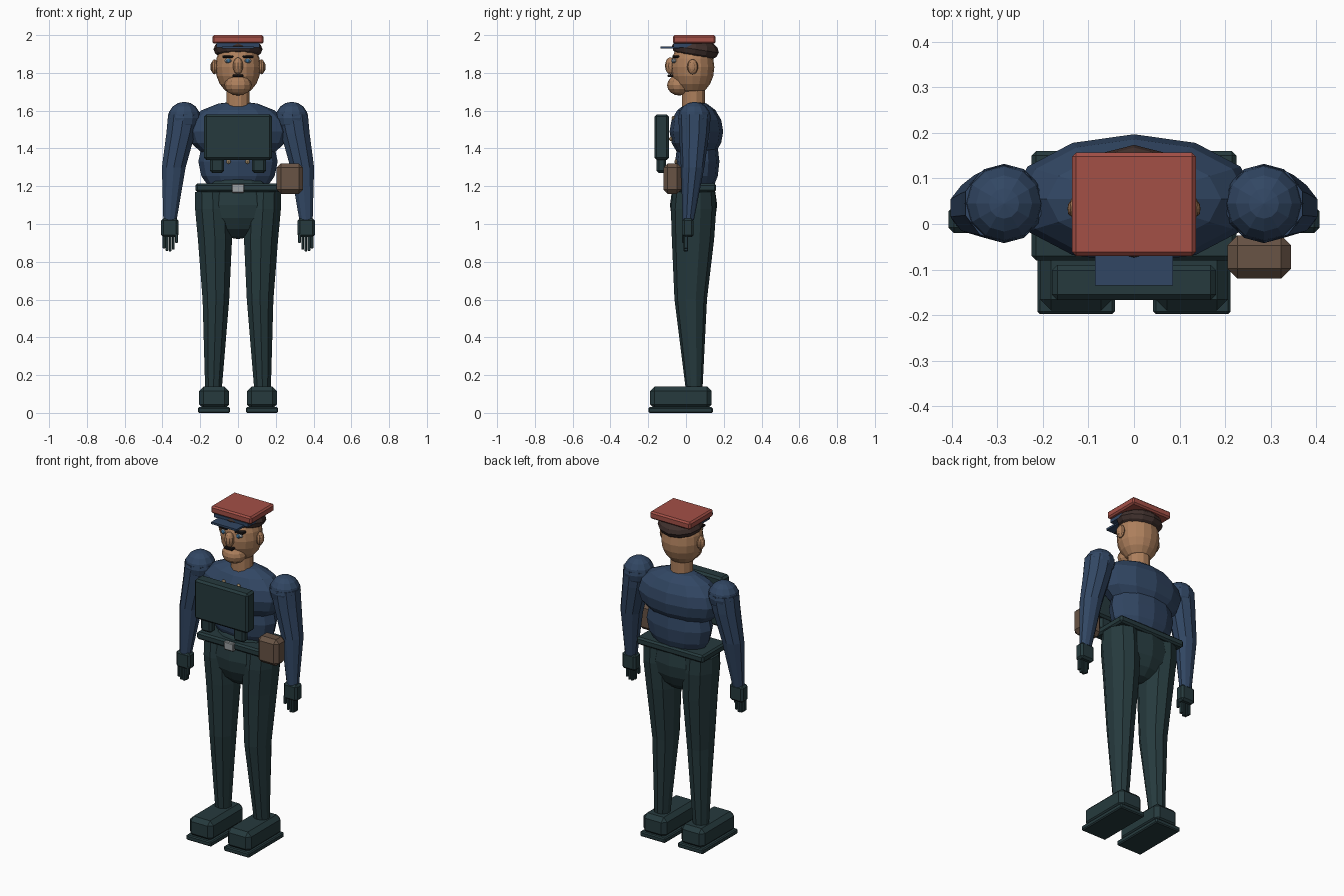
import bpy, bmesh, math
from mathutils import Matrix, Vector

if "Cube" in bpy.data.objects:
    bpy.data.objects.remove(bpy.data.objects["Cube"])


def mat(name, r, g, b):
    m = bpy.data.materials.new(name)
    m.diffuse_color = (r, g, b, 1)
    m.use_nodes = True
    m.node_tree.nodes["Principled BSDF"].inputs["Base Color"].default_value = m.diffuse_color
    return m


RED = mat("cap_red", .37, .08, .062)
BLUE = mat("uniform_blue", .031, .062, .125)
GREEN = mat("dark_green", .019, .042, .047)
BROWN = mat("leather_brown", .138, .088, .06)
HAIR = mat("hair_brown", .051, .030, .026)
SKIN = mat("skin", .42, .215, .108)
GREY = mat("buckle_grey", .33, .35, .36)
BLACK = mat("dark_hair", .012, .009, .009)
IRIS = mat("eye_blue", .05, .17, .32)
GOLD = mat("button_tan", .42, .3, .17)


def finish(bm, name, material):
    bmesh.ops.recalc_face_normals(bm, faces=bm.faces)
    me = bpy.data.meshes.new(name)
    bm.to_mesh(me)
    bm.free()
    me.materials.append(material)
    ob = bpy.data.objects.new(name, me)
    bpy.context.collection.objects.link(ob)
    return ob


def box(name, x, y, z, material, bevel=0.0):
    """Box from (min, max) pairs, with an optional chamfer."""
    bm = bmesh.new()
    bmesh.ops.create_cube(bm, size=1)
    for v in bm.verts:
        v.co = Vector([(p[0] + p[1]) / 2 + c * (p[1] - p[0])
                       for p, c in zip((x, y, z), v.co)])
    if bevel:
        bmesh.ops.bevel(bm, geom=bm.edges[:], offset=bevel, segments=1,
                        affect='EDGES', profile=.5)
    return finish(bm, name, material)


def ball(name, center, radii, material, seg=12, rings=8, tilt=0.0):
    bm = bmesh.new()
    bmesh.ops.create_uvsphere(bm, u_segments=seg, v_segments=rings, radius=1)
    m = (Matrix.Translation(center) @ Matrix.Rotation(tilt, 4, 'X')
         @ Matrix.Diagonal((*radii, 1)))
    bmesh.ops.transform(bm, matrix=m, verts=bm.verts)
    return finish(bm, name, material)


def loft(name, rings, material, n=10):
    """Tube through elliptical rings (x, y, z, rx, ry)."""
    bm = bmesh.new()
    loops = []
    for x, y, z, rx, ry in rings:
        loops.append([bm.verts.new((x + rx * math.cos(a), y + ry * math.sin(a), z))
                      for a in (2 * math.pi * (i + .5) / n for i in range(n))])
    for a, b in zip(loops, loops[1:]):
        for i in range(n):
            j = (i + 1) % n
            bm.faces.new((a[i], a[j], b[j], b[i]))
    bm.faces.new(loops[0])
    bm.faces.new(loops[-1])
    return finish(bm, name, material)


def span(side, a, b):
    """Mirrored x range."""
    return tuple(sorted((side * a, side * b)))


# Torso and hips
ball("chest", (0, .055, 1.49), (.27, .142, .16), BLUE)
ball("belly", (0, .06, 1.33), (.21, .117, .2), BLUE)
ball("pelvis", (0, .04, 1.1), (.2, .125, .18), GREEN)

# Belt, buckle, holster and chest pack
box("belt", (-.225, .225), (-.08, .16), (1.17, 1.215), GREEN, .01)
box("buckle", (-.032, .032), (-.092, -.07), (1.165, 1.213), GREY, .004)
box("holster", (.205, .345), (-.12, -.025), (1.16, 1.32), BROWN, .022)
box("chest_pack", (-.18, .18), (-.167, -.09), (1.34, 1.58), GREEN, .012)

# Head, neck and face
loft("neck", [(0, .04, 1.58, .064, .062), (0, .04, 1.74, .064, .062)], SKIN, 12)
ball("head", (0, .035, 1.83), (.12, .115, .15), SKIN, 16, 10)
ball("jaw", (0, -.035, 1.735), (.072, .065, .055), SKIN, 12, 8)
ball("nose", (0, -.083, 1.837), (.028, .028, .045), SKIN, 10, 8)
box("moustache", (-.028, .028), (-.097, -.06), (1.777, 1.792), BLACK, .004)

# Cap and hair
ball("hair", (0, .05, 1.925), (.13, .125, .062), HAIR, 12, 8, -.15)
box("cap_top", (-.136, .136), (-.07, .157), (1.955, 2.0), RED, .009)
box("cap_band", (-.115, .115), (-.066, .03), (1.935, 1.957), BLUE)
box("cap_visor", (-.086, .086), (-.135, .0), (1.928, 1.94), BLUE)

for s, tag in ((-1, "right"), (1, "left")):
    # Face details
    ball(f"{tag}_ear", (s * .125, .035, 1.832), (.018, .029, .04), SKIN, 10, 8)
    ball(f"{tag}_inner_ear", (s * .14, .033, 1.832), (.006, .016, .025), SKIN, 8, 6)
    ball(f"{tag}_eye", (s * .05, -.06, 1.864), (.023, .014, .013), GREY, 10, 6)
    ball(f"{tag}_iris", (s * .05, -.07, 1.864), (.012, .008, .011), IRIS, 8, 6)
    box(f"{tag}_eyebrow", span(s, .025, .082), (-.072, -.035), (1.88, 1.893), BLACK, .003)

    # Tunic buttons
    for i, (z, y) in enumerate(((1.56, -.066), (1.45, -.08), (1.33, -.052))):
        ball(f"{tag}_button_{i}", (s * .05, y, z), (.012, .01, .012), GOLD, 8, 6)

    # Small pouch below the chest pack
    box(f"{tag}_pouch", span(s, .073, .147), (-.155, -.105), (1.27, 1.36), GREEN, .012)

    # Arm
    ball(f"{tag}_shoulder", (s * .285, .045, 1.56), (.087, .087, .087), BLUE, 12, 8)
    loft(f"{tag}_arm", [(s * .287, .045, 1.58, .087, .085),
                        (s * .303, .043, 1.48, .08, .08),
                        (s * .34, .035, 1.3, .066, .062),
                        (s * .36, .012, 1.02, .037, .03)], BLUE)

    # Gloved hand
    box(f"{tag}_glove", span(s, .315, .407), (-.02, .04), (.93, 1.03), GREEN, .012)
    for i in range(4):
        x = .335 + i * .0165
        low = (.865, .855, .857, .87)[i]
        box(f"{tag}_finger_{i}", span(s, x, x + .015), (-.012, .01), (low, .94), GREEN, .003)
    box(f"{tag}_thumb", span(s, .318, .334), (-.02, -.002), (.9, .95), GREEN, .003)

    # Leg
    loft(f"{tag}_leg", [(s * .135, .042, 1.17, .097, .112),
                        (s * .132, .04, 1.08, .1, .12),
                        (s * .122, .037, .92, .095, .112),
                        (s * .117, .025, .6, .074, .086),
                        (s * .13, .043, .12, .046, .044)], GREEN)

    # Shoe
    box(f"{tag}_sole", span(s, .042, .212), (-.198, .142), (0, .03), GREEN, .006)
    box(f"{tag}_shoe", span(s, .048, .206), (-.19, .136), (.02, .14), GREEN, .024)
